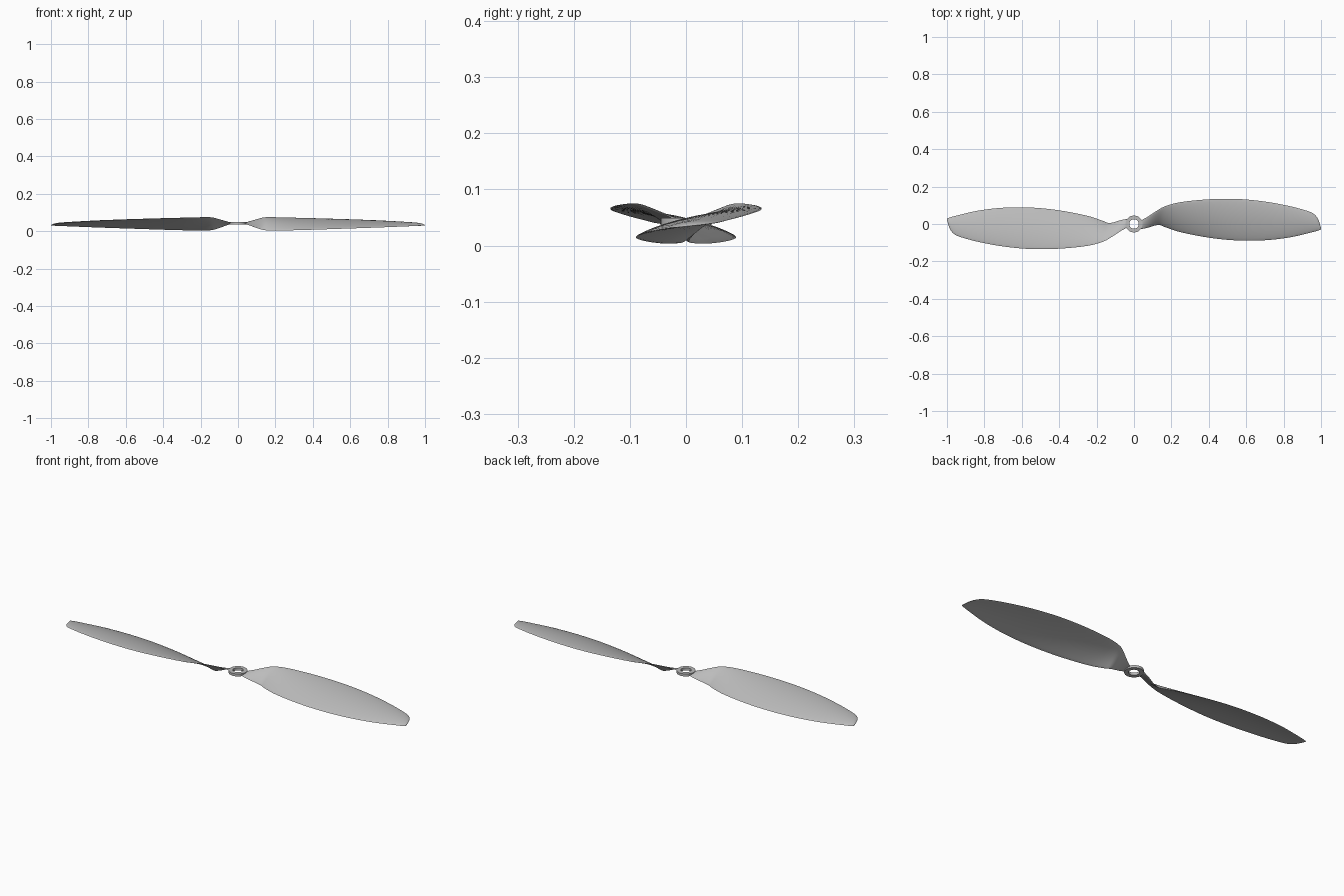
import bpy, bmesh, math
from mathutils import Vector

cube = bpy.data.objects.get("Cube")
if cube:
    bpy.data.objects.remove(cube, do_unlink=True)

grey = bpy.data.materials.new("satin_grey")
grey.use_nodes = True
color = (0.5, 0.5, 0.5, 1)
grey.diffuse_color = color
grey.node_tree.nodes["Principled BSDF"].inputs["Base Color"].default_value = color

HUB_Z = 0.043

# Blade stations: x, rear edge y and z, front edge y and z
STATIONS = [
    (0.035, 0.018, 0.045, -0.028, 0.041),
    (0.07, 0.037, 0.055, -0.021, 0.028),
    (0.13, 0.076, 0.072, -0.005, 0.008),
    (0.17, 0.096, 0.075, -0.018, 0.004),
    (0.25, 0.117, 0.073, -0.044, 0.004),
    (0.4, 0.132, 0.069, -0.073, 0.008),
    (0.55, 0.134, 0.064, -0.088, 0.013),
    (0.7, 0.12, 0.058, -0.087, 0.018),
    (0.83, 0.096, 0.051, -0.072, 0.023),
    (0.92, 0.072, 0.045, -0.052, 0.027),
    (0.96, 0.055, 0.041, -0.042, 0.029),
    (0.985, 0.025, 0.037, -0.035, 0.03),
    (1.0, -0.022, 0.032, -0.03, 0.031),
]


def finish(obj):
    obj.data.materials.append(grey)
    bpy.ops.object.select_all(action="DESELECT")
    obj.select_set(True)
    bpy.context.view_layer.objects.active = obj
    bpy.ops.object.shade_smooth_by_angle(angle=math.radians(35))


def make_object(name, bm):
    bmesh.ops.recalc_face_normals(bm, faces=bm.faces)
    mesh = bpy.data.meshes.new(name)
    bm.to_mesh(mesh)
    bm.free()
    obj = bpy.data.objects.new(name, mesh)
    bpy.context.collection.objects.link(obj)
    finish(obj)
    return obj


def refine(rows, steps):
    """Catmull-Rom interpolation between the stations."""
    rows = [Vector(r) for r in rows]
    out = []
    for i in range(len(rows) - 1):
        b, c = rows[i], rows[i + 1]
        a = rows[max(i - 1, 0)]
        d = rows[min(i + 2, len(rows) - 1)]
        for k in range(steps):
            t = k / steps
            out.append(b + (c - a) * (t / 2)
                       + (a * 2 - b * 5 + c * 4 - d) * (t * t / 2)
                       + (b * 3 - a - c * 3 + d) * (t ** 3 / 2))
    return out + [rows[-1]]


def section(row, n=12):
    """Closed cambered aerofoil between the two blade edges."""
    x, yr, zr, yf, zf = row
    rear, front = Vector((x, yr, zr)), Vector((x, yf, zf))
    chord = front - rear
    up = Vector((0, -chord.z, chord.y))
    if up.z < 0:
        up = -up
    up.normalize()
    root = max(0, min(1, (x - 0.04) / 0.15))
    camber = 0.05 * chord.length * root
    half = min(0.004, 0.05 * chord.length)
    points = []
    for side, order in ((1, range(n + 1)), (-1, range(n - 1, 0, -1))):
        for i in order:
            t = (1 - math.cos(math.pi * i / n)) / 2
            bow = 4 * t * (1 - t)
            lift = camber * bow + side * half * math.sqrt(bow)
            points.append(rear + chord * t + up * lift)
    return points


def blade(name, turn):
    bm = bmesh.new()
    rings = [[bm.verts.new(p) for p in section(r)] for r in refine(STATIONS, 4)]
    for a, b in zip(rings, rings[1:]):
        for i in range(len(a)):
            j = (i + 1) % len(a)
            bm.faces.new((a[i], a[j], b[j], b[i]))
    bm.faces.new(rings[0])
    bm.faces.new(rings[-1])
    obj = make_object(name, bm)
    obj.rotation_euler.z = turn


# Two opposite blades
blade("left_blade", 0)
blade("right_blade", math.pi)

# Hub ring with a shaft hole
bm = bmesh.new()
profile = [(0.025, -0.007), (0.045, -0.007), (0.045, 0.006), (0.025, 0.006)]
verts = [bm.verts.new((r, 0, HUB_Z + z)) for r, z in profile]
edges = [bm.edges.new((verts[i], verts[(i + 1) % 4])) for i in range(4)]
bmesh.ops.spin(bm, geom=verts + edges, cent=(0, 0, 0), axis=(0, 0, 1),
               angle=math.tau, steps=48, use_merge=False)
bmesh.ops.remove_doubles(bm, verts=bm.verts, dist=0.0001)
make_object("hub_ring", bm)
